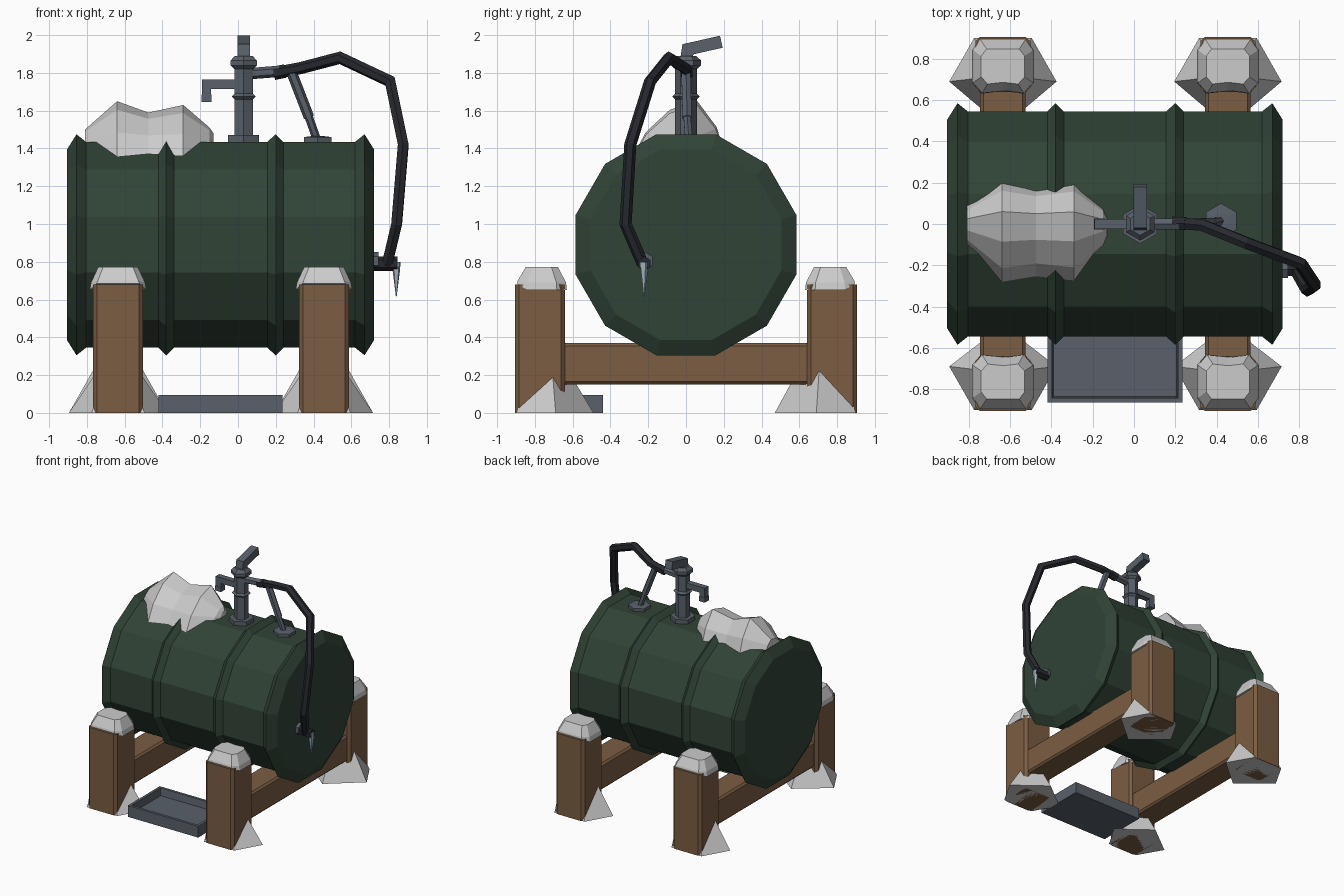
import bpy, bmesh
from math import sin, cos, pi
from mathutils import Vector

if "Cube" in bpy.data.objects:
    bpy.data.objects.remove(bpy.data.objects["Cube"])


def material(name, rgb):
    m = bpy.data.materials.new(name)
    m.diffuse_color = (*rgb, 1)
    m.use_nodes = True
    m.node_tree.nodes["Principled BSDF"].inputs["Base Color"].default_value = m.diffuse_color
    return m


GREEN = material("green_paint", (0.030, 0.056, 0.037))
WOOD = material("wood", (0.20, 0.11, 0.055))
METAL = material("metal", (0.10, 0.118, 0.145))
RUBBER = material("rubber", (0.02, 0.022, 0.028))
ICE = material("ice", (0.36, 0.46, 0.54))
SNOW = material("snow", (0.62, 0.62, 0.62))


def finish(name, bm, mat):
    bmesh.ops.recalc_face_normals(bm, faces=bm.faces)
    me = bpy.data.meshes.new(name)
    bm.to_mesh(me)
    bm.free()
    me.materials.append(mat)
    ob = bpy.data.objects.new(name, me)
    bpy.context.collection.objects.link(ob)
    return ob


def loft(name, rings, mat):
    """Skin a list of equal-length point rings and cap both ends."""
    bm = bmesh.new()
    vs = [[bm.verts.new(p) for p in r] for r in rings]
    n = len(vs[0])
    for a, b in zip(vs, vs[1:]):
        for i in range(n):
            j = (i + 1) % n
            bm.faces.new((a[i], a[j], b[j], b[i]))
    bm.faces.new(vs[0])
    bm.faces.new(vs[-1])
    return finish(name, bm, mat)


def turned(name, profile, cx, cy, mat, n=6):
    """Upright n-sided turned part from (radius, z) pairs."""
    return loft(name, [[(cx + r * sin(2 * pi * i / n), cy + r * cos(2 * pi * i / n), z)
                        for i in range(n)] for r, z in profile], mat)


def tube(name, path, r, mat, n=6, side=(0, 1, 0)):
    """Mitred n-sided tube along a path."""
    pts = [Vector(p) for p in path]
    d = [(b - a).normalized() for a, b in zip(pts, pts[1:])]
    u = Vector(side)
    u = (u - d[0] * u.dot(d[0])).normalized()
    w = d[0].cross(u)
    offs = [r * (u * cos(2 * pi * (i + .5) / n) + w * sin(2 * pi * (i + .5) / n)) for i in range(n)]
    rings = [[pts[0] + o for o in offs]]
    for i in range(1, len(pts)):
        d0, d1 = d[i - 1], d[min(i, len(d) - 1)]
        b = (d0 + d1).normalized()
        cut = [o - d0 * (o.dot(b) / d0.dot(b)) for o in offs]
        rings.append([pts[i] + c for c in cut])
        offs = [c - d1 * c.dot(d1) for c in cut]
    return loft(name, rings, mat)


def box(name, lo, hi, mat, bevel=0.0, edge_axis=None):
    """Box with the edges along one axis chamfered."""
    bm = bmesh.new()
    bmesh.ops.create_cube(bm, size=1)
    for v in bm.verts:
        v.co = [lo[k] + (v.co[k] + .5) * (hi[k] - lo[k]) for k in range(3)]
    if bevel:
        edges = [e for e in bm.edges
                 if abs((e.verts[0].co - e.verts[1].co)[edge_axis]) > 1e-4]
        bmesh.ops.bevel(bm, geom=edges, offset=bevel, segments=1, affect='EDGES')
    return finish(name, bm, mat)


# Barrel: 12-sided, ridged at both ends and twice between (x, apothem)
BARREL = [(-.905, .505), (-.855, .585), (-.805, .545), (-.42, .545), (-.38, .585), (-.34, .545),
          (.155, .545), (.20, .585), (.24, .545), (.62, .545), (.67, .585), (.72, .505)]
loft("barrel", [[(x, a / cos(pi / 12) * sin(pi / 6 * (i + .5)),
                  .89 + a / cos(pi / 12) * cos(pi / 6 * (i + .5))) for i in range(12)]
                for x, a in BARREL], GREEN)

# Stand: posts with snow caps and drifts, joined by cross beams
CAP = [(-1, -.6), (-.75, -1), (.75, -1), (1, -.6), (1, .6), (.7, 1), (0, .9), (-.7, 1), (-1, .6)]
for cx, sx in ((-.635, "left"), (.455, "right")):
    box(f"{sx}_beam", (cx - .11, -.66, .15), (cx + .11, .66, .37), WOOD, .015, 1)
    for s, sy in ((-1, "front"), (1, "back")):
        cy = s * .773
        box(f"{sy}_{sx}_post", (cx - .133, cy - .133, 0), (cx + .133, cy + .133, .68), WOOD, .022, 2)
        # cap: -v is outward, +v is towards the barrel
        rings = []
        for hx, hy, z, wave in ((.15, .132, .65, .035), (.143, .128, .69, .01), (.105, .085, .772, 0)):
            rings.append([(cx + hx * u, s * (.763 - hy * v), z + (wave if i in (1, 2, 6) else 0))
                          for i, (u, v) in enumerate(CAP)])
        loft(f"{sy}_{sx}_snow_cap", rings, SNOW)
        # drift: five-sided cone hugging the post foot
        inner, apex = (.47, .44) if s > 0 else (.49, .37)
        base = [(-.26, .69), (-.14, .90), (.14, .90), (.26, .69), (0, inner)]
        loft(f"{sy}_{sx}_snow_drift",
             [[(cx + u, s * v, 0) for u, v in base],
              [(cx + u * .04, s * (.72 + (v - .72) * .04), apex) for u, v in base]], SNOW)


# Drip tray
def rect(m, z):
    return [(-.42 + m, -.865 + m, z), (.235 - m, -.865 + m, z),
            (.235 - m, -.44 - m, z), (-.42 + m, -.44 - m, z)]


loft("drip_tray", [rect(0, 0), rect(0, .095), rect(.022, .095), rect(.03, .035)], METAL)

# Snow heap on the barrel: x, front y, back y, base z, top z
HEAP = [(-.81, -.10, .09, 1.43, 1.50), (-.64, -.285, .215, 1.35, 1.65), (-.475, -.255, .18, 1.37, 1.59),
        (-.29, -.28, .21, 1.35, 1.63), (-.15, -.12, .08, 1.41, 1.51), (-.13, -.06, .03, 1.42, 1.48)]
loft("barrel_snow", [[(x, f, z0), (x, .75 * f, z0 + .45 * (z1 - z0)), (x, .3 * f, z0 + .85 * (z1 - z0)),
                      (x, .28 * b, z1), (x, .75 * b, z0 + .55 * (z1 - z0)), (x, b, z0)]
                     for x, f, b, z0, z1 in HEAP], SNOW)

# Pump column with collars, handle, spout and outlet
turned("pump_column", [(.095, 1.40), (.095, 1.47), (.057, 1.47), (.057, 1.66), (.073, 1.675), (.057, 1.69),
                       (.057, 1.82), (.08, 1.84), (.08, 1.865), (.055, 1.89)], .03, 0, METAL)
tube("pump_handle", [(.03, 0, 1.86), (.03, .01, 1.925), (.03, .187, 1.965)], .046, METAL, 4, (1, 0, 0))
tube("spout", [(.01, 0, 1.74), (-.167, 0, 1.74), (-.167, 0, 1.67)], .034, METAL, 4)
tube("spout_tip", [(-.167, 0, 1.685), (-.167, 0, 1.645)], .038, METAL, 4)
tube("outlet_pipe", [(.05, 0, 1.795), (.24, 0, 1.81)], .03, METAL)

# Hose
tube("hose", [(.20, .005, 1.80), (.33, -.005, 1.825), (.54, -.09, 1.88), (.805, -.19, 1.755),
              (.875, -.295, 1.42), (.84, -.32, 1.0), (.79, -.23, .79)], .032, RUBBER)
tube("hose_collar", [(.19, .004, 1.798), (.25, .002, 1.81)], .036, RUBBER)

# Barrel end fitting and icicle
tube("end_flange", [(.71, -.22, .805), (.745, -.22, .805)], .048, METAL)
tube("end_fitting", [(.70, -.22, .79), (.845, -.22, .79)], .038, RUBBER)
turned("icicle", [(.024, .80), (.02, .75), (.002, .615)], .838, -.222, ICE, 5)

# Hose support strut
turned("strut_foot", [(.085, 1.40), (.085, 1.46), (.04, 1.465)], .422, .015, METAL)
tube("strut_lower", [(.42, .015, 1.44), (.37, .005, 1.58)], .022, METAL)
tube("strut_upper", [(.376, .006, 1.565), (.285, 0, 1.80)], .028, METAL)
